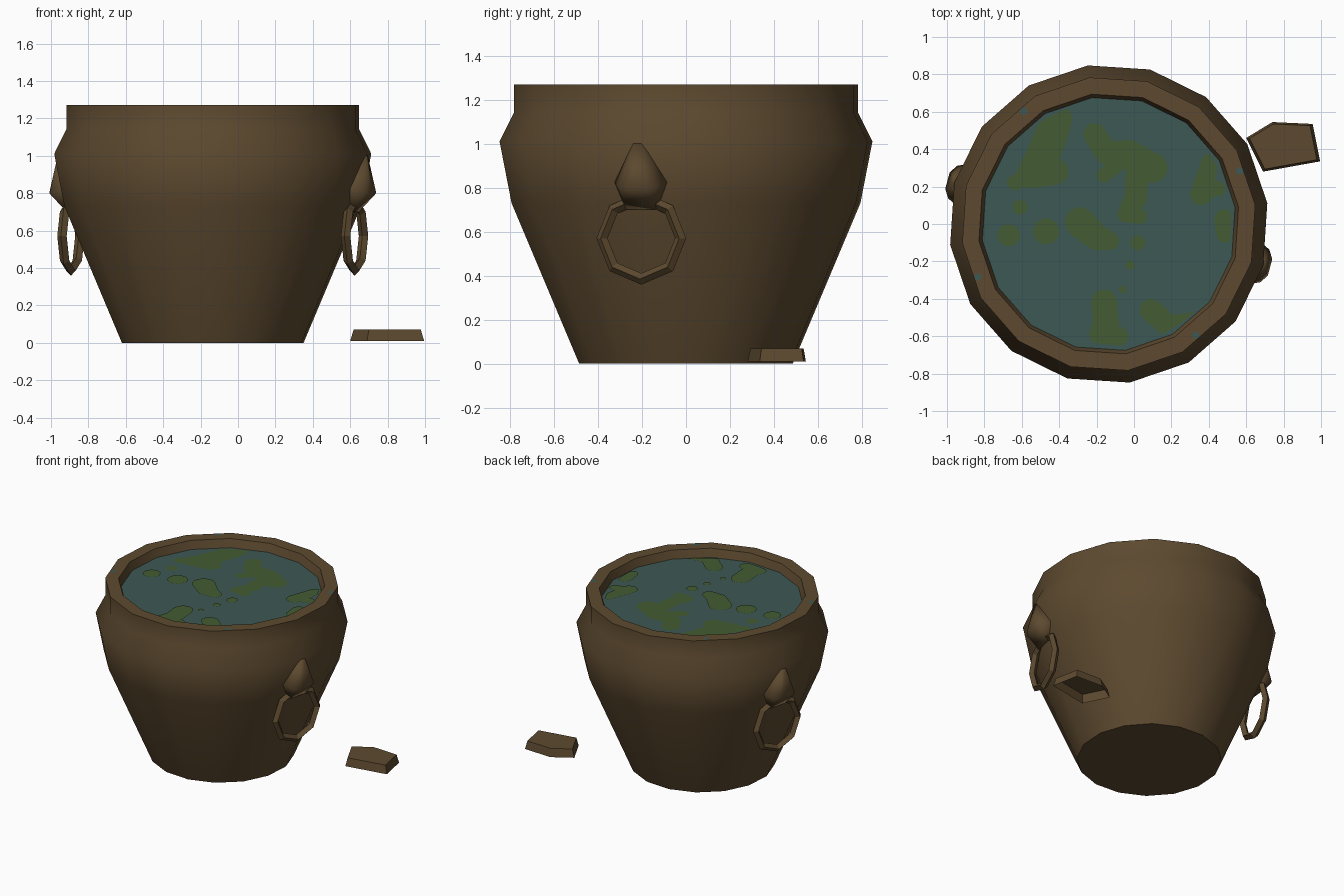
import bpy, bmesh, math
from mathutils import Vector, Matrix
from mathutils.geometry import convex_hull_2d

cube = bpy.data.objects.get("Cube")
if cube:
    bpy.data.objects.remove(cube, do_unlink=True)

CENTRE = Vector((-0.135, 0, 0))
SIDES = 16
PHASE = math.radians(7.5)
WATER_Z = 1.21


def material(name, rgb):
    mat = bpy.data.materials.new(name)
    mat.use_nodes = True
    colour = (*rgb, 1)
    mat.diffuse_color = colour
    bsdf = mat.node_tree.nodes["Principled BSDF"]
    bsdf.inputs["Base Color"].default_value = colour
    bsdf.inputs["Roughness"].default_value = 0.9
    return mat


clay = material("brown clay", (0.11, 0.068, 0.029))
water = material("murky water", (0.047, 0.098, 0.088))
algae = material("green algae", (0.056, 0.107, 0.033))


def make_object(name, bm, mat, smooth=None, recalc=True):
    if recalc:
        bmesh.ops.recalc_face_normals(bm, faces=bm.faces)
    mesh = bpy.data.meshes.new(name)
    bm.to_mesh(mesh)
    bm.free()
    mesh.materials.append(mat)
    obj = bpy.data.objects.new(name, mesh)
    bpy.context.collection.objects.link(obj)
    if smooth:
        bpy.ops.object.select_all(action="DESELECT")
        obj.select_set(True)
        bpy.context.view_layer.objects.active = obj
        bpy.ops.object.shade_smooth_by_angle(angle=math.radians(smooth))
    return obj


def circle(radius, count, phase=0.0):
    step = math.tau / count
    return [Vector((radius * math.cos(phase + i * step),
                    radius * math.sin(phase + i * step), 0)) for i in range(count)]


def bridge(bm, lower, upper):
    for i in range(len(lower)):
        j = (i + 1) % len(lower)
        bm.faces.new((lower[i], lower[j], upper[j], upper[i]))


# Pot body: a turned profile with a flat base and a thick lip
profile = [(0.49, 0), (0.80, 0.73), (0.855, 1.01), (0.79, 1.14),
           (0.79, 1.27), (0.70, 1.27), (0.675, 1.19)]
bm = bmesh.new()
rings = [[bm.verts.new(p + Vector((0, 0, z))) for p in circle(r, SIDES, PHASE)]
         for r, z in profile]
for lower, upper in zip(rings, rings[1:]):
    bridge(bm, lower, upper)
bm.faces.new(list(reversed(rings[0])))
pot = make_object("pot_body", bm, clay, smooth=60, recalc=False)
pot.location = CENTRE

# Water surface
bm = bmesh.new()
bm.faces.new([bm.verts.new(p) for p in circle(0.683, SIDES, PHASE)])
surface = make_object("water_surface", bm, water, recalc=False)
surface.location = CENTRE + Vector((0, 0, WATER_Z))

# Algae patches: chains of (x, y, radius) blobs, joined one to the next
patches = [
    [(-.43, .56, .10), (-.48, .38, .09), (-.56, .26, .07), (-.42, .28, .07)],
    [(-.64, .22, .04), (-.56, .26, .05)],
    [(-.61, .09, .04)],
    [(-.21, .48, .06), (-.15, .38, .06), (-.03, .37, .08), (.10, .30, .08)],
    [(.02, .36, .06), (.01, .14, .06), (-.05, .05, .04), (.03, .04, .04)],
    [(-.16, .26, .04), (-.05, .35, .04)],
    [(-.29, .01, .08), (-.20, -.07, .07), (-.13, -.09, .05)],
    [(-.47, -.04, .07)],
    [(-.67, -.06, .06)],
    [(.02, -.10, .04)],
    [(-.02, -.22, .025)],
    [(-.06, -.35, .02)],
    [(-.16, -.42, .07), (-.15, -.53, .07), (-.19, -.59, .05), (-.08, -.60, .05)],
    [(.09, -.46, .06), (.19, -.55, .06), (.31, -.53, .05)],
    [(.36, .16, .06), (.41, .33, .05)],
    [(.45, .19, .04), (.37, .18, .05)],
    [(.48, .03, .05), (.49, -.05, .05)],
]
bm = bmesh.new()
level = 0.002
for chain in patches:
    links = list(zip(chain, chain[1:])) or [(chain[0], chain[0])]
    for link in links:
        points = []
        for x, y, r in link:
            for p in circle(r, 14):
                q = p + Vector((x, y, 0)) - CENTRE
                if q.length > 0.655:
                    q *= 0.655 / q.length
                points.append(q.to_2d())
        hull = [points[i] for i in convex_hull_2d(points)]
        face = bm.faces.new([bm.verts.new((p.x, p.y, level)) for p in hull])
        face.normal_update()
        if face.normal.z < 0:
            face.normal_flip()
        level += 0.0002
weed = make_object("algae_patches", bm, algae, recalc=False)
weed.location = surface.location

# Water drops on the lip
bm = bmesh.new()
for angle in (22, 127, 202, 308):
    spot = Matrix.Rotation(math.radians(angle), 4, "Z") @ Vector((0.755, 0, 1.273))
    bm.faces.new([bm.verts.new(p + spot) for p in circle(0.02, 8)])
make_object("lip_drops", bm, water, recalc=False).location = CENTRE


# Handles: a smooth lug on the wall with a ring hanging from it
def make_lug(name, angle):
    bm = bmesh.new()
    half = [(0.853, 0.02, 1.0), (0.893, 0.045, 0.80), (0.865, 0.09, 0.80),
            (0.78, 0.13, 0.83), (0.79, 0.07, 0.70), (0.70, 0.05, 0.85)]
    for r, t, z in half:
        for side in (-1, 1):
            bm.verts.new((r, side * t, z))
    bmesh.ops.convex_hull(bm, input=bm.verts)
    lug = make_object(name, bm, clay, smooth=70)
    lug.location = CENTRE
    lug.rotation_euler.z = angle


def make_ring(name, angle, major=0.185, minor=0.026):
    bm = bmesh.new()
    loops = []
    for i in range(8):
        a = math.tau * i / 8
        loops.append([bm.verts.new((0.785 + p.y, (major + p.x) * math.cos(a),
                                    0.57 + (major + p.x) * math.sin(a)))
                      for p in circle(minor, 4)])
    for i in range(8):
        bridge(bm, loops[i], loops[(i + 1) % 8])
    ring = make_object(name, bm, clay)
    ring.location = CENTRE
    ring.rotation_euler.z = angle


for side, degrees in (("left", -15), ("right", 165)):
    make_lug(side + "_lug", math.radians(degrees))
    make_ring(side + "_ring", math.radians(degrees))

# Broken shard lying beside the pot, open underneath
outline = [(0.60, 0.46), (0.74, 0.545), (0.955, 0.535), (0.995, 0.335), (0.69, 0.28)]
middle = Vector((0.80, 0.43))
bm = bmesh.new()
base = [bm.verts.new((x, y, 0.01)) for x, y in reversed(outline)]
top = []
for x, y in reversed(outline):
    p = middle + (Vector((x, y)) - middle) * 0.91
    top.append(bm.verts.new((p.x, p.y, 0.07)))
bridge(bm, base, top)
bm.faces.new(top)
make_object("broken_shard", bm, clay, recalc=False)
